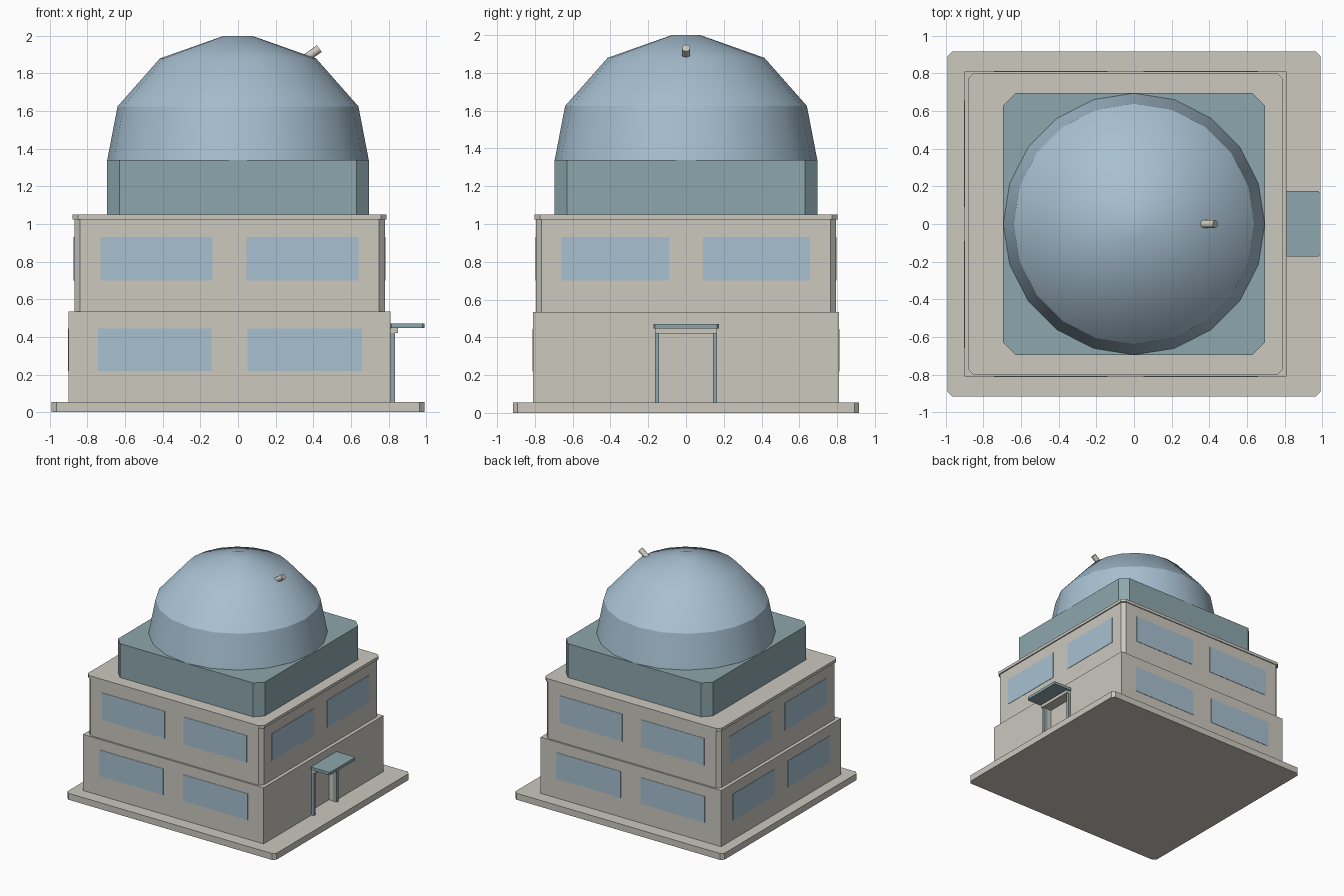
import bpy, bmesh, math
from mathutils import Matrix, Vector

if "Cube" in bpy.data.objects:
    bpy.data.objects.remove(bpy.data.objects["Cube"], do_unlink=True)


def material(name, rgb):
    linear = [((c / 255 + 0.055) / 1.055) ** 2.4 for c in rgb] + [1]
    m = bpy.data.materials.new(name)
    m.diffuse_color = linear
    m.use_nodes = True
    m.node_tree.nodes["Principled BSDF"].inputs["Base Color"].default_value = linear
    return m


STONE = material("warm stone", (204, 200, 191))
TEAL = material("grey teal", (141, 167, 173))
GLASS = material("pale blue", (167, 192, 209))


def finish(name, bm, mat):
    bmesh.ops.recalc_face_normals(bm, faces=bm.faces)
    mesh = bpy.data.meshes.new(name)
    bm.to_mesh(mesh)
    bm.free()
    mesh.materials.append(mat)
    obj = bpy.data.objects.new(name, mesh)
    bpy.context.collection.objects.link(obj)
    return obj


def box(name, x, y, z, mat, chamfer=0):
    """Box from (min, max) ranges, optionally with chamfered upright corners."""
    bm = bmesh.new()
    bmesh.ops.create_cube(bm, size=1)
    for v in bm.verts:
        v.co = [r[0] + (c + 0.5) * (r[1] - r[0]) for c, r in zip(v.co, (x, y, z))]
    if chamfer:
        upright = [e for e in bm.edges
                   if abs(e.verts[0].co.z - e.verts[1].co.z) > 1e-4]
        bmesh.ops.bevel(bm, geom=upright, offset=chamfer, segments=1, affect='EDGES')
    return finish(name, bm, mat)


def activate(obj):
    bpy.ops.object.select_all(action='DESELECT')
    obj.select_set(True)
    bpy.context.view_layer.objects.active = obj


# Stacked storeys
box("plinth", (-0.99, 0.99), (-0.917, 0.917), (0, 0.055), STONE, 0.025)
lower = box("lower_storey", (-0.9, 0.81), (-0.81, 0.81), (0.055, 0.535), STONE)
box("upper_storey", (-0.87, 0.78), (-0.795, 0.795), (0.535, 1.025), STONE, 0.03)
box("cornice", (-0.88, 0.79), (-0.803, 0.803), (1.025, 1.05), STONE, 0.03)
box("dome_base", (-0.695, 0.695), (-0.695, 0.695), (1.05, 1.34), TEAL, 0.065)

# Doorway recess cut into the lower storey
cutter = box("doorway_cutter", (0.76, 0.9), (-0.145, 0.145), (0.04, 0.42), STONE)
cutter.hide_render = True
cut = lower.modifiers.new("doorway", 'BOOLEAN')
cut.operation, cut.object, cut.solver = 'DIFFERENCE', cutter, 'EXACT'
activate(lower)
bpy.ops.object.modifier_apply(modifier=cut.name)
bpy.data.objects.remove(cutter, do_unlink=True)

# Door frame and canopy
for side, s in (("left", 1), ("right", -1)):
    box(side + "_door_jamb", (0.8, 0.835), sorted((s * 0.142, s * 0.163)),
        (0.055, 0.42), TEAL)
box("door_lintel", (0.8, 0.85), (-0.163, 0.163), (0.42, 0.446), STONE)
box("door_canopy", (0.805, 0.99), (-0.173, 0.175), (0.446, 0.47), TEAL, 0.01)

# Window plates on each wall
T = 0.003
storeys = (
    ("lower", (0.22, 0.445), -0.9, 0.81, 0.81, ((-0.745, -0.14), (0.05, 0.66))),
    ("upper", (0.70, 0.932), -0.87, 0.78, 0.795, ((-0.73, -0.135), (0.045, 0.64))),
)
for storey, z, x_min, x_max, depth, spans in storeys:
    for i, span in enumerate(spans):
        for wall, y in (("front", -depth), ("back", depth)):
            box(f"{storey}_{wall}_window_{i + 1}", span, (y - T, y + T), z, GLASS)
        side_span = ((-0.66, -0.09), (0.09, 0.657))[i]
        for wall, x in (("left", x_max), ("right", x_min)):
            if wall == "left" and storey == "lower":
                continue  # the doorway wall has no windows
            box(f"{storey}_{wall}_window_{i + 1}", (x - T, x + T), side_span, z, GLASS)

# Dome: lathed profile with twenty sides
bm = bmesh.new()
SIDES = 20
rings = []
for r, z in ((0.695, 1.34), (0.64, 1.625), (0.415, 1.88), (0.075, 2.0)):
    rings.append([bm.verts.new((r * math.cos(a), r * math.sin(a), z))
                  for a in (math.tau * k / SIDES for k in range(SIDES))])
for low, high in zip(rings, rings[1:]):
    for k in range(SIDES):
        n = (k + 1) % SIDES
        bm.faces.new((low[k], low[n], high[n], high[k]))
bm.faces.new(rings[-1])
bm.faces.new(rings[0][::-1])
dome = finish("dome", bm, GLASS)
activate(dome)
bpy.ops.object.shade_smooth_by_angle(angle=math.radians(30))

# Telescope tube poking out of the dome
start, end = Vector((0.35, 0, 1.874)), Vector((0.432, 0, 1.932))
axis = end - start
bm = bmesh.new()
bmesh.ops.create_cone(bm, cap_ends=True, segments=10, radius1=0.022, radius2=0.022,
                      depth=axis.length)
bm.transform(Matrix.Translation((start + end) / 2)
             @ axis.to_track_quat('Z', 'Y').to_matrix().to_4x4())
tube = finish("telescope_tube", bm, STONE)
activate(tube)
bpy.ops.object.shade_smooth_by_angle(angle=math.radians(40))
